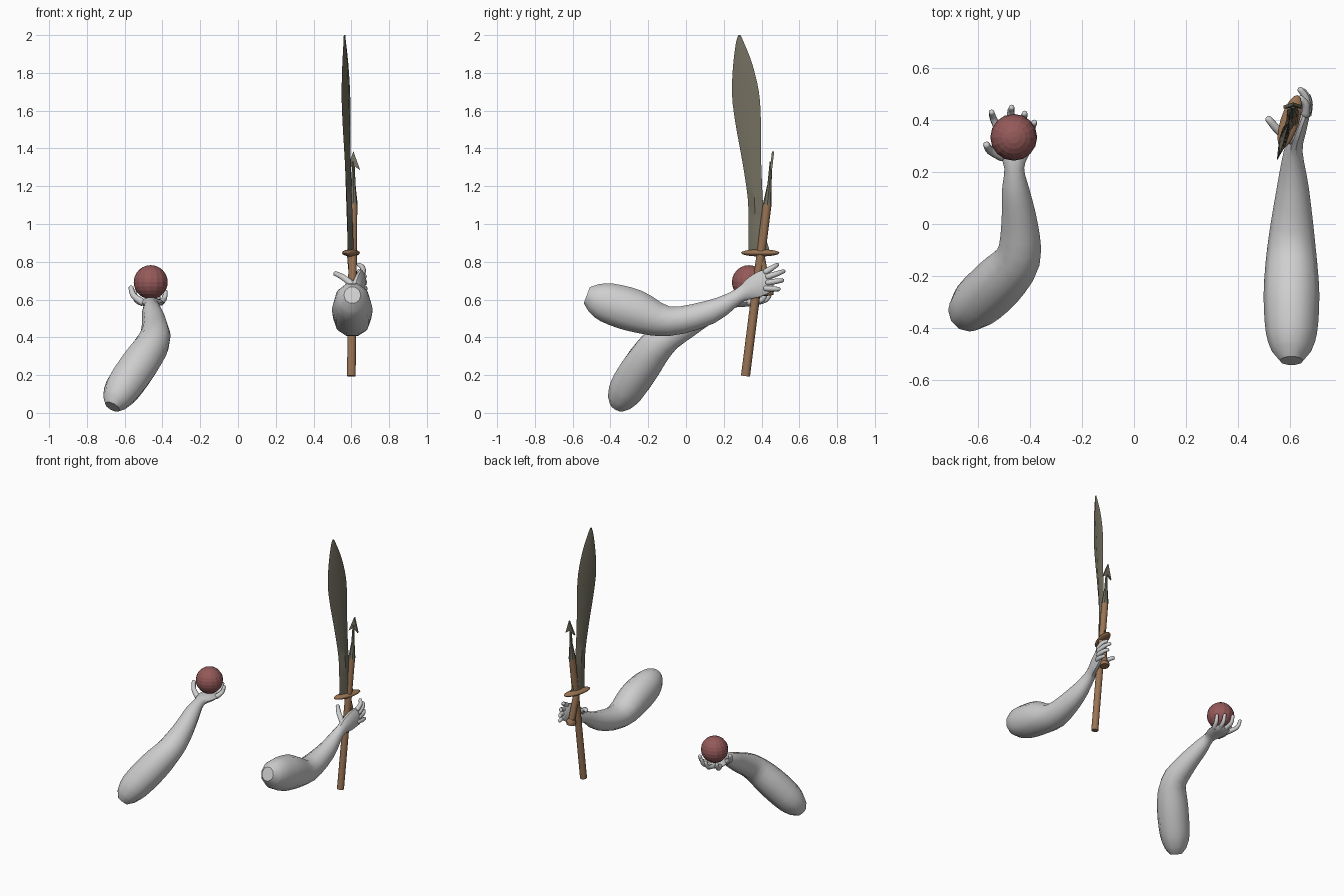
import bpy, bmesh, math
from mathutils import Vector

if "Cube" in bpy.data.objects:
    bpy.data.objects.remove(bpy.data.objects["Cube"])


def material(name, rgb):
    m = bpy.data.materials.new(name)
    m.use_nodes = True
    m.diffuse_color = (*rgb, 1)
    m.node_tree.nodes["Principled BSDF"].inputs["Base Color"].default_value = (*rgb, 1)
    return m


SKIN = material("pale grey", (0.62, 0.62, 0.62))
WOOD = material("wood brown", (0.32, 0.175, 0.09))
METAL = material("dull metal", (0.17, 0.16, 0.115))
RED = material("dusty red", (0.30, 0.10, 0.10))


def finish(name, bm, mat, smooth=40):
    bmesh.ops.recalc_face_normals(bm, faces=bm.faces)
    me = bpy.data.meshes.new(name)
    bm.to_mesh(me)
    bm.free()
    me.materials.append(mat)
    ob = bpy.data.objects.new(name, me)
    bpy.context.collection.objects.link(ob)
    if smooth:
        bpy.ops.object.select_all(action='DESELECT')
        ob.select_set(True)
        bpy.context.view_layer.objects.active = ob
        bpy.ops.object.shade_smooth_by_angle(angle=math.radians(smooth))
    return ob


def spline(pts, steps):
    """Catmull-Rom interpolation of position and radii together."""
    out = []
    for i in range(len(pts) - 1):
        a, b, c, d = pts[max(i - 1, 0)], pts[i], pts[i + 1], pts[min(i + 2, len(pts) - 1)]
        for k in range(steps):
            t = k / steps
            out.append([0.5 * (2 * q + (r - p) * t + (2 * p - 5 * q + 4 * r - s) * t * t
                               + (3 * q - p - 3 * r + s) * t ** 3)
                        for p, q, r, s in zip(a, b, c, d)])
    return out + [list(pts[-1])]


def tube(name, pts, mat, sides=10, steps=3, ref=(0, 0, 1), rounded=False, smooth=40):
    """Loft elliptical rings along points (x, y, z, side radius, up radius)."""
    pts = spline([p if len(p) == 5 else (*p, p[3]) for p in pts], steps)
    if rounded:
        a, b, y, z = (Vector(pts[i][:3]) for i in (0, 1, -2, -1))
        ends = []
        for end, direction in ((pts[0], (a - b).normalized()), (pts[-1], (z - y).normalized())):
            r = min(end[3:])
            ends.append([*(Vector(end[:3]) + direction * r * 0.5), end[3] * 0.6, end[4] * 0.6])
        pts = [ends[0]] + pts + [ends[1]]
    bm = bmesh.new()
    rings = []
    for i, p in enumerate(pts):
        t = Vector(pts[min(i + 1, len(pts) - 1)][:3]) - Vector(pts[max(i - 1, 0)][:3])
        side = t.cross(Vector(ref)).normalized()
        up = side.cross(t).normalized()
        rings.append([bm.verts.new(Vector(p[:3]) + side * p[3] * math.cos(u) + up * p[4] * math.sin(u))
                      for u in (2 * math.pi * k / sides for k in range(sides))])
    for r, s in zip(rings, rings[1:]):
        for k in range(sides):
            n = (k + 1) % sides
            bm.faces.new((r[k], r[n], s[n], s[k]))
    bm.faces.new(rings[0])
    bm.faces.new(rings[-1])
    return finish(name, bm, mat, smooth)


# Arms, each running from shoulder through elbow and wrist into a flat palm
tube("left_arm", [
    (0.605, -0.49, 0.61, 0.075, 0.08), (0.605, -0.42, 0.585, 0.098, 0.11),
    (0.605, -0.27, 0.54, 0.107, 0.118), (0.605, -0.09, 0.485, 0.093, 0.083),
    (0.61, 0.13, 0.535, 0.063, 0.066), (0.612, 0.28, 0.62, 0.036, 0.04),
    (0.635, 0.36, 0.665, 0.027, 0.062), (0.655, 0.42, 0.695, 0.02, 0.066),
    (0.662, 0.45, 0.705, 0.013, 0.052)], SKIN, rounded=True)
tube("right_arm", [
    (-0.65, -0.35, 0.06, 0.07), (-0.61, -0.31, 0.13, 0.098),
    (-0.52, -0.225, 0.26, 0.103), (-0.445, -0.13, 0.38, 0.087),
    (-0.44, 0.0, 0.46, 0.07), (-0.455, 0.13, 0.535, 0.053),
    (-0.46, 0.215, 0.577, 0.038, 0.032), (-0.46, 0.28, 0.585, 0.062, 0.026),
    (-0.46, 0.34, 0.583, 0.066, 0.021), (-0.46, 0.37, 0.585, 0.05, 0.013)], SKIN, rounded=True)

# Fingers and thumbs: base, middle joint, tip
LEFT = {
    "index": ((0.66, 0.42, 0.745), (0.66, 0.46, 0.77), (0.638, 0.485, 0.785)),
    "middle": ((0.665, 0.43, 0.72), (0.66, 0.485, 0.738), (0.637, 0.518, 0.75)),
    "ring": ((0.667, 0.43, 0.69), (0.667, 0.48, 0.697), (0.65, 0.512, 0.702)),
    "little": ((0.665, 0.42, 0.66), (0.673, 0.46, 0.657), (0.668, 0.493, 0.655)),
    "thumb": ((0.615, 0.32, 0.67), (0.56, 0.355, 0.715), (0.515, 0.405, 0.738))}
RIGHT = {
    "index": ((-0.51, 0.34, 0.583), (-0.54, 0.405, 0.6), (-0.547, 0.43, 0.645)),
    "middle": ((-0.475, 0.35, 0.583), (-0.474, 0.425, 0.6), (-0.47, 0.448, 0.645)),
    "ring": ((-0.44, 0.35, 0.583), (-0.425, 0.405, 0.6), (-0.42, 0.425, 0.645)),
    "little": ((-0.41, 0.33, 0.583), (-0.39, 0.375, 0.605), (-0.383, 0.39, 0.645)),
    "thumb": ((-0.505, 0.26, 0.585), (-0.552, 0.283, 0.62), (-0.567, 0.305, 0.665))}
for hand, fingers, ref in (("left", LEFT, (0, 0, 1)), ("right", RIGHT, (1, 0, 0))):
    for name, joints in fingers.items():
        scale = 1.2 if name == "thumb" else 1
        radii = (0.017 * scale, 0.014 * scale, 0.011 * scale)
        tube(f"{hand}_{name}_finger", [(*j, r) for j, r in zip(joints, radii)],
             SKIN, sides=8, ref=ref, rounded=True, smooth=60)

# Faceted ball resting in the right palm
bm = bmesh.new()
bmesh.ops.create_uvsphere(bm, u_segments=16, v_segments=12, radius=0.09)
bmesh.ops.translate(bm, verts=bm.verts, vec=(-0.462, 0.333, 0.692))
finish("ball", bm, RED, smooth=0)

# Leaf-shaped sword blade with a diamond section
FLAT = (0.95, -0.3, 0)
tube("sword_blade", [
    (0.597, 0.387, 0.855, 0.058, 0.016), (0.594, 0.374, 0.95, 0.046, 0.016),
    (0.588, 0.367, 1.13, 0.041, 0.016), (0.581, 0.347, 1.344, 0.053, 0.016),
    (0.575, 0.329, 1.54, 0.071, 0.016), (0.571, 0.315, 1.69, 0.075, 0.015),
    (0.568, 0.3, 1.84, 0.054, 0.012), (0.565, 0.285, 1.96, 0.022, 0.007),
    (0.564, 0.283, 2.0, 0.006, 0.004)], METAL, sides=4, ref=FLAT)
tube("sword_grip", [(0.597, 0.39, 0.86, 0.022), (0.615, 0.43, 0.65, 0.022)],
     WOOD, steps=1, ref=FLAT)
tube("sword_pommel", [(0.612, 0.428, 0.66, 0.024), (0.616, 0.433, 0.64, 0.034),
                      (0.617, 0.435, 0.622, 0.03)], WOOD, steps=1, ref=FLAT)

# Oval guard
bm = bmesh.new()
bmesh.ops.create_uvsphere(bm, u_segments=16, v_segments=8, radius=1)
ob = finish("sword_guard", bm, WOOD)
ob.scale = (0.107, 0.036, 0.019)
ob.rotation_euler = (0, 0, math.atan2(0.95, 0.3))
ob.location = (0.598, 0.393, 0.847)

# Spear: shaft, tapering socket, barbed flat head
tube("spear_shaft", [(0.6, 0.315, 0.195, 0.024), (0.61, 0.43, 1.105, 0.023)],
     WOOD, steps=1, ref=(1, 0, 0))
tube("spear_socket", [(0.61, 0.43, 1.1, 0.024), (0.611, 0.442, 1.21, 0.011),
                      (0.611, 0.45, 1.33, 0.007)], METAL, sides=8, steps=1, ref=(1, 0, 0))
bm = bmesh.new()
outline = [(0, 1.385), (-0.036, 1.285), (0, 1.31), (0.036, 1.285)]
face = bm.faces.new([bm.verts.new((0.611 + x, 0.445 + (z - 1.3) * 0.12, z)) for x, z in outline])
ext = bmesh.ops.extrude_face_region(bm, geom=[face])
bmesh.ops.translate(bm, verts=[v for v in ext["geom"] if isinstance(v, bmesh.types.BMVert)],
                    vec=(0, 0.012, 0))
finish("spear_head", bm, METAL, smooth=0)
